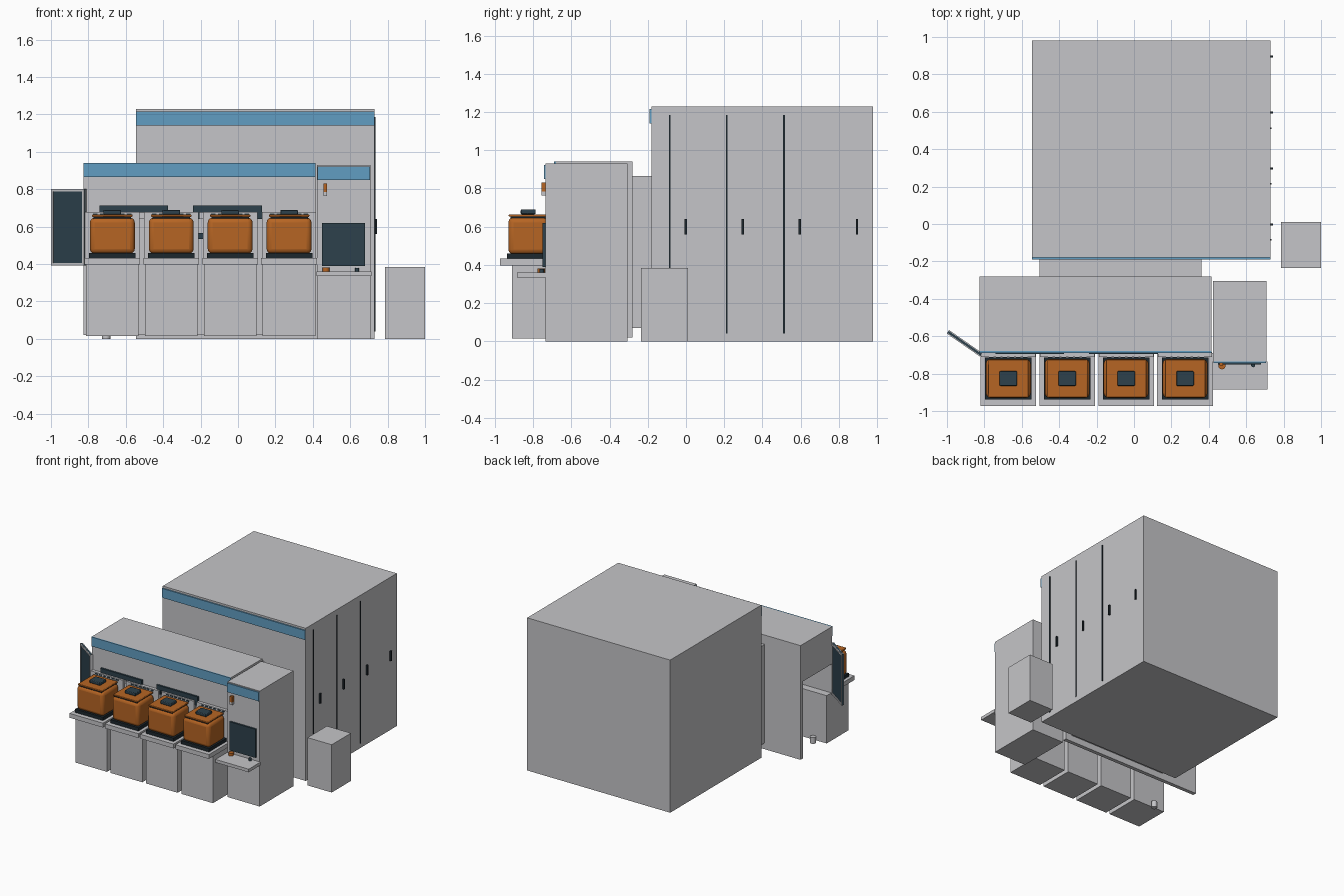
import bpy
import math
from mathutils import Vector

old = bpy.data.objects.get("Cube")
if old:
    bpy.data.objects.remove(old, do_unlink=True)


def material(name, rgb):
    m = bpy.data.materials.new(name)
    m.use_nodes = True
    m.diffuse_color = (*rgb, 1)
    m.node_tree.nodes["Principled BSDF"].inputs["Base Color"].default_value = (*rgb, 1)
    return m


GREY = material("light grey", (0.56, 0.56, 0.58))
BLUE = material("blue", (0.12, 0.34, 0.54))
ORANGE = material("orange", (0.47, 0.13, 0.017))
DARK = material("dark slate", (0.026, 0.053, 0.072))
BLACK = material("near black", (0.012, 0.02, 0.026))


def box(name, x, y, z, mat, bevel=0, segments=3):
    """Box from its (min, max) range on each axis, with optional rounded edges."""
    bpy.ops.mesh.primitive_cube_add(size=1)
    ob = bpy.context.object
    ob.name = name
    lo, hi = Vector((x[0], y[0], z[0])), Vector((x[1], y[1], z[1]))
    for v in ob.data.vertices:
        v.co = [(lo[i] + hi[i]) / 2 + v.co[i] * (hi[i] - lo[i]) for i in range(3)]
    ob.data.materials.append(mat)
    if bevel:
        mod = ob.modifiers.new("round", "BEVEL")
        mod.width, mod.segments = bevel, segments
        bpy.ops.object.shade_smooth_by_angle(angle=math.radians(40))
    return ob


def cylinder(name, at, radius, depth, mat, rot=(0, 0, 0)):
    bpy.ops.mesh.primitive_cylinder_add(vertices=20, radius=radius, depth=depth,
                                        location=at, rotation=rot)
    ob = bpy.context.object
    ob.name = name
    ob.data.materials.append(mat)
    bpy.ops.object.shade_smooth_by_angle(angle=math.radians(40))


# Main cabinet with its blue header strip
box("main_cabinet", (-0.545, 0.73), (-0.18, 0.98), (0, 1.23), GREY)
box("main_header_strip", (-0.545, 0.73), (-0.19, -0.18), (1.14, 1.215), BLUE)

# Cabinet door seams and handles
for i in range(4):
    y = -0.085 + i * 0.299
    if i < 3:
        box("door_seam", (0.73, 0.735), (y - 0.004, y + 0.004), (0.04, 1.185), BLACK)
    box("door_handle", (0.73, 0.742), (y + 0.077, y + 0.089), (0.56, 0.64), BLACK)

# Connecting duct, loading hood and its full-height back panel
box("connecting_duct", (-0.505, 0.36), (-0.285, -0.18), (0.07, 0.865), GREY)
box("loading_hood", (-0.825, 0.415), (-0.68, -0.28), (0.64, 0.94), GREY)
box("hood_back_panel", (-0.825, 0.415), (-0.31, -0.28), (0.02, 0.64), GREY)
box("hood_header_strip", (-0.825, 0.415), (-0.69, -0.68), (0.865, 0.94), BLUE)

# Dark handling rails on the hood front, with end legs
for x in (-0.74, -0.24):
    end = x + 0.367
    box("rail", (x, end), (-0.695, -0.68), (0.675, 0.712), DARK)
    for a in (x, end - 0.035):
        box("rail_leg", (a, a + 0.035), (-0.695, -0.68), (0.64, 0.675), DARK)
box("rail_sensor", (-0.222, -0.18), (-0.69, -0.66), (0.535, 0.565), DARK)

# Four loading stations, each carrying an orange container
for i in range(4):
    c = -0.672 + i * 0.315

    def span(half):
        return (c - half, c + half)

    box("station_pedestal", span(0.141), (-0.91, -0.63), (0.015, 0.4), GREY)
    box("station_shelf", span(0.149), (-0.973, -0.69), (0.398, 0.433), GREY)
    box("station_back_plate", span(0.145), (-0.71, -0.685), (0.433, 0.677), GREY)
    for k in range(6):
        p = c - 0.09 + k * 0.036
        box("station_port", (p - 0.012, p + 0.012), (-0.714, -0.71), (0.662, 0.671), DARK)
    box("container_base", span(0.124), (-0.937, -0.715), (0.433, 0.46), BLACK)
    box("container_body", span(0.12), (-0.93, -0.722), (0.455, 0.648), ORANGE, 0.026)
    box("container_seal", span(0.1), (-0.918, -0.732), (0.64, 0.654), BLACK)
    box("container_lid", span(0.108), (-0.928, -0.724), (0.652, 0.665), ORANGE, 0.004, 2)
    box("container_grip", span(0.047), (-0.865, -0.787), (0.665, 0.69), DARK, 0.005, 2)

# Levelling foot behind the first pedestal
cylinder("levelling_foot", (-0.705, -0.61, 0.025), 0.022, 0.05, GREY)

# Control tower
box("control_tower", (0.422, 0.708), (-0.735, -0.305), (0, 0.93), GREY)
box("tower_header_strip", (0.425, 0.705), (-0.744, -0.735), (0.85, 0.922), BLUE)
box("tower_screen", (0.45, 0.68), (-0.75, -0.735), (0.39, 0.62), DARK)
box("tower_shelf", (0.42, 0.715), (-0.885, -0.735), (0.335, 0.36), GREY)
box("signal_light", (0.456, 0.477), (-0.757, -0.735), (0.785, 0.83), ORANGE)
box("signal_light_base", (0.456, 0.477), (-0.757, -0.735), (0.763, 0.785), GREY)
cylinder("stop_button", (0.47, -0.758, 0.371), 0.019, 0.022, ORANGE)
cylinder("dial", (0.637, -0.755, 0.369), 0.011, 0.018, DARK)

# Free-standing side box
box("side_box", (0.785, 1.0), (-0.235, 0.01), (0, 0.385), GREY)

# Angled swing-out display: a frame of four bars around a dark pane
w, h = 0.108, 0.205
parts = [box("display_pane", (-w, w), (-0.006, 0.006), (-h, h), DARK)]
for s in (-1, 1):
    parts.append(box("display_side_bar", sorted((s * w, s * (w - 0.014))),
                     (-0.011, 0.011), (-h, h), GREY))
    parts.append(box("display_cross_bar", (-w, w), (-0.011, 0.011),
                     sorted((s * h, s * (h - 0.014))), GREY))
for ob in parts:
    ob.location = (-0.906, -0.638, 0.597)
    ob.rotation_euler.z = -math.atan2(0.125, 0.18)
